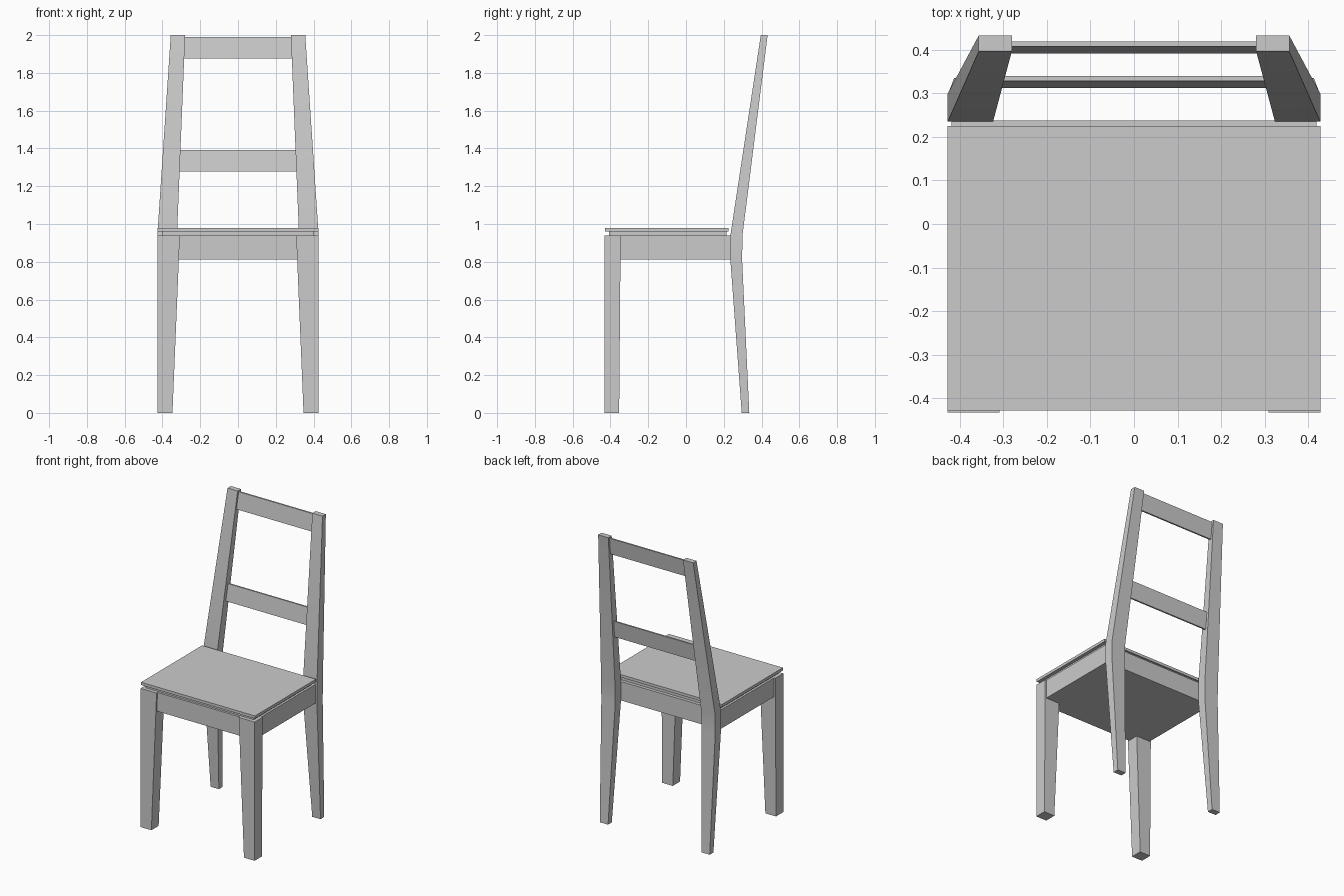
import bpy, bmesh

if "Cube" in bpy.data.objects:
    bpy.data.objects.remove(bpy.data.objects["Cube"])

def loft(name, sections, mirror=False):
    """Stack rectangular sections (x0, x1, y0, y1, z) into one closed solid."""
    bm = bmesh.new()
    rings = []
    for x0, x1, y0, y1, z in sections:
        rings.append([bm.verts.new((x, y, z)) for x, y in
                      ((x0, y0), (x1, y0), (x1, y1), (x0, y1))])
    bm.faces.new(rings[0][::-1])
    bm.faces.new(rings[-1])
    for a, b in zip(rings, rings[1:]):
        for i in range(4):
            j = (i + 1) % 4
            bm.faces.new((a[i], a[j], b[j], b[i]))
    bmesh.ops.recalc_face_normals(bm, faces=bm.faces)
    mesh = bpy.data.meshes.new(name)
    bm.to_mesh(mesh)
    bm.free()
    obj = bpy.data.objects.new(name, mesh)
    bpy.context.collection.objects.link(obj)
    if mirror:
        obj.modifiers.new("mirror", 'MIRROR').use_axis = (True, False, False)
    return obj

def slab(name, half_x, y0, y1, z0, z1):
    return loft(name, [(-half_x, half_x, y0, y1, z) for z in (z0, z1)])

# Tapered front legs
loft("front_legs", [(0.347, 0.427, -0.432, -0.354, 0),
                    (0.308, 0.427, -0.432, -0.346, 0.94)], mirror=True)

# Bent rear legs that continue up as the back posts
back = loft("back_posts", [(0.35, 0.412, 0.295, 0.335, 0),
                           (0.323, 0.427, 0.235, 0.297, 0.81),
                           (0.323, 0.427, 0.235, 0.299, 0.94),
                           (0.28, 0.356, 0.396, 0.432, 2.0)], mirror=True)
bpy.context.view_layer.objects.active = back
back.select_set(True)
bpy.ops.object.shade_smooth_by_angle()

# Apron, spacer and seat board
slab("apron", 0.418, -0.422, 0.237, 0.812, 0.94)
slab("seat_spacer", 0.403, -0.407, 0.215, 0.94, 0.963)
slab("seat", 0.427, -0.428, 0.225, 0.961, 0.98)

# Leaning back rails
for name, hx0, hx1, y, z in (("lower_rail", 0.315, 0.31, 0.312, 1.278),
                             ("upper_rail", 0.29, 0.285, 0.391, 1.877)):
    loft(name, [(-hx0, hx0, y, y + 0.011, z),
                (-hx1, hx1, y + 0.016, y + 0.027, z + 0.114)])
